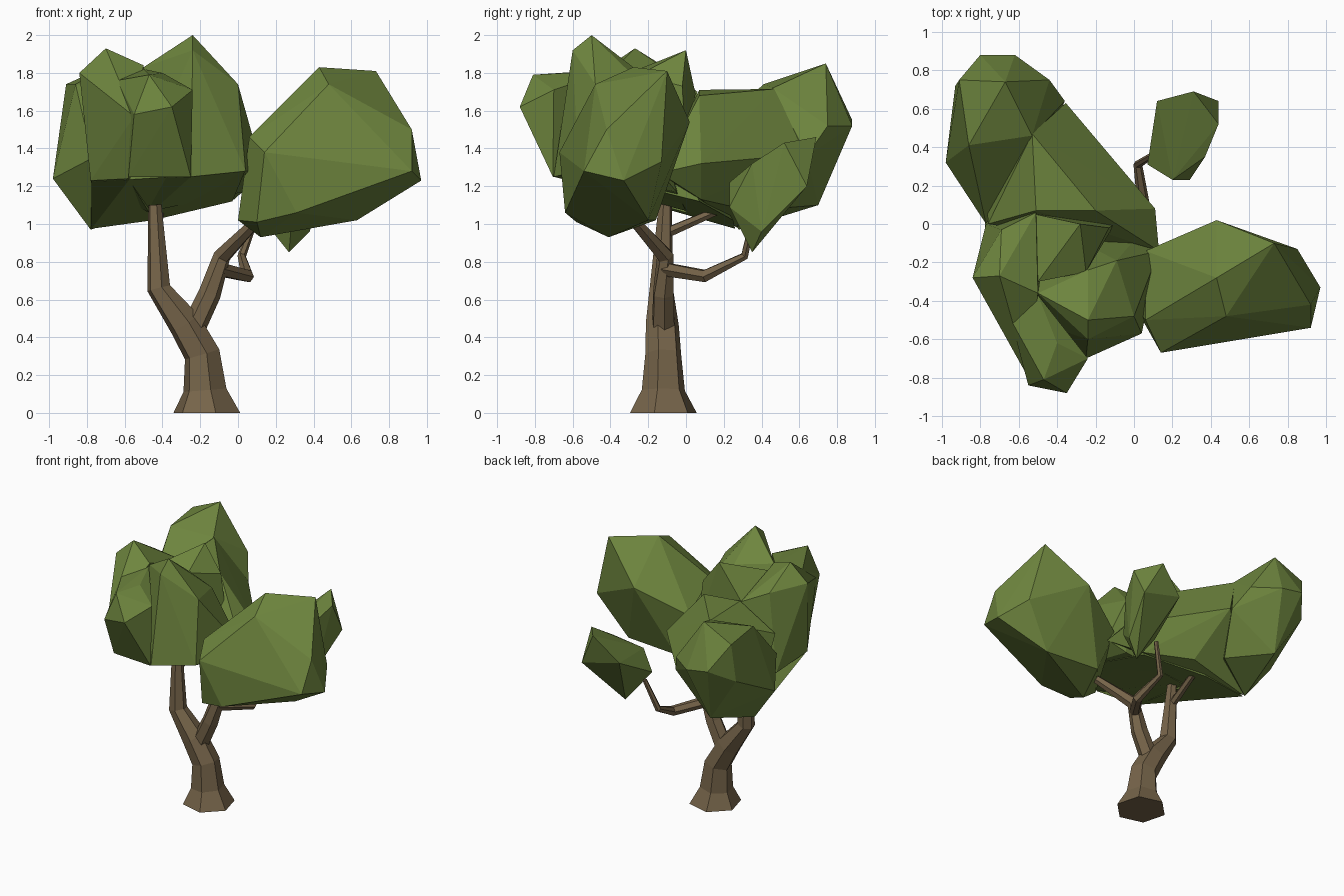
import bpy, bmesh, math
from mathutils import Vector


def material(name, rgb):
    m = bpy.data.materials.new(name)
    m.diffuse_color = (*rgb, 1)
    return m


leaf = material("leaf green", (0.155, 0.235, 0.048))
bark = material("bark brown", (0.18, 0.127, 0.067))


def finish(name, bm, mat):
    bmesh.ops.recalc_face_normals(bm, faces=bm.faces[:])
    me = bpy.data.meshes.new(name)
    bm.to_mesh(me)
    bm.free()
    me.materials.append(mat)
    ob = bpy.data.objects.new(name, me)
    bpy.context.collection.objects.link(ob)
    return ob


def clump(name, pts):
    """Faceted leaf clump: convex hull of a few corner points."""
    bm = bmesh.new()
    verts = [bm.verts.new(p) for p in pts]
    bmesh.ops.convex_hull(bm, input=verts)
    loose = [v for v in bm.verts if not v.link_faces]
    bmesh.ops.delete(bm, geom=loose, context='VERTS')
    return finish(name, bm, leaf)


def merge(name, base, others):
    """Union overlapping parts into one skin without inner faces."""
    for o in others:
        mod = base.modifiers.new("join", 'BOOLEAN')
        mod.operation = 'UNION'
        mod.solver = 'EXACT'
        mod.object = o
    dg = bpy.context.evaluated_depsgraph_get()
    base.data = bpy.data.meshes.new_from_object(base.evaluated_get(dg))
    base.modifiers.clear()
    base.name = name
    for o in others:
        bpy.data.objects.remove(o)


def limb(name, path, sides=6, phase=0.1):
    """Tapered faceted tube; path items are (x, y, z, radius)."""
    bm = bmesh.new()
    pts = [Vector(p[:3]) for p in path]
    rings = []
    for i, p in enumerate(pts):
        t = (pts[min(i + 1, len(pts) - 1)] - pts[max(i - 1, 0)]).normalized()
        if p.z == 0:
            t = Vector((0, 0, 1))
        u = (Vector((1, 0, 0)) - t * t.x).normalized()
        v = t.cross(u)
        ring = []
        for k in range(sides):
            a = math.tau * (k + phase) / sides
            ring.append(bm.verts.new(p + (u * math.cos(a) + v * math.sin(a)) * path[i][3]))
        rings.append(ring)
    for a, b in zip(rings, rings[1:]):
        for k in range(sides):
            j = (k + 1) % sides
            bm.faces.new((a[k], a[j], b[j], b[k]))
    bm.faces.new(rings[0][::-1])
    bm.faces.new(rings[-1])
    return finish(name, bm, bark)


# Trunk and branches
trunk = limb("trunk", [(-0.165, -0.12, 0, 0.183), (-0.175, -0.12, 0.12, 0.118),
                       (-0.19, -0.12, 0.31, 0.098), (-0.28, -0.125, 0.47, 0.09),
                       (-0.42, -0.13, 0.66, 0.064), (-0.44, -0.11, 1.1, 0.036)], 6, 0.75)
right = limb("right_branch", [(-0.25, -0.12, 0.42, 0.065), (-0.15, -0.12, 0.63, 0.06),
                              (-0.085, -0.11, 0.83, 0.048), (0.16, -0.33, 1.08, 0.026)])
small = limb("small_branch", [(-0.1, -0.11, 0.76, 0.04), (0.05, 0.1, 0.725, 0.036),
                              (0.02, 0.31, 0.83, 0.023), (0.1, 0.36, 1.05, 0.016)])
back = limb("back_branch", [(-0.44, -0.11, 0.95, 0.03), (-0.4, 0.28, 1.12, 0.02)])
merge("trunk", trunk, [right, small, back])

# Right crown
clump("right_crown", [
    (0.0, -0.42, 1.02), (0.14, -0.67, 1.38), (0.06, -0.5, 1.46), (0.06, -0.14, 1.36),
    (0.43, -0.28, 1.83), (0.73, -0.1, 1.81), (0.43, 0.02, 1.54), (0.85, -0.13, 1.33),
    (0.92, -0.42, 1.5), (0.97, -0.33, 1.23), (0.92, -0.54, 1.28), (0.12, -0.41, 0.93),
    (0.63, -0.2, 1.02), (0.1, -0.58, 1.01), (0.31, -0.64, 1.06), (0.2, -0.16, 1.02),
    (0.48, -0.48, 1.74)])

# Small crown at the back right
clump("small_crown", [
    (0.07, 0.31, 1.1), (0.12, 0.64, 1.28), (0.31, 0.69, 1.46), (0.44, 0.64, 1.2),
    (0.44, 0.52, 1.43), (0.29, 0.23, 1.09), (0.2, 0.23, 1.22), (0.27, 0.35, 0.85),
    (0.37, 0.35, 1.32), (0.38, 0.4, 0.96)])

# Left crown: back, middle, underside and front lobes, merged
back_lobe = clump("back_lobe", [
    (-0.98, 0.32, 1.24), (-0.91, 0.75, 1.74), (-0.93, 0.72, 1.45), (-0.8, 0.88, 1.55),
    (-0.62, 0.88, 1.52), (-0.67, 0.74, 1.85), (-0.86, 0.41, 1.74), (-0.44, 0.75, 1.52),
    (-0.36, 0.64, 1.36), (-0.53, 0.46, 1.72), (-0.78, 0.28, 0.97), (-0.7, 0.7, 1.1),
    (-0.45, 0.45, 1.08), (-0.77, 0.0, 1.35)])
middle = clump("middle_lobe", [
    (-0.15, 0.29, 1.4), (0.11, 0.08, 1.32), (0.13, -0.14, 1.27), (-0.02, 0.08, 1.13),
    (-0.3, 0.3, 1.08), (-0.77, 0.27, 0.98), (-0.53, 0.47, 1.715), (-0.51, 0.07, 1.71),
    (-0.2, 0.07, 1.68), (-0.76, 0.0, 1.5), (-0.355, 0.63, 1.37)])
underside = clump("underside", [
    (-0.775, 0.26, 0.975), (-0.775, -0.35, 1.225), (-0.575, -0.65, 1.235),
    (0.035, -0.56, 1.275), (-0.03, 0.07, 1.12), (-0.45, 0.25, 1.02), (-0.4, -0.1, 1.6)])
left = clump("left_lobe", [
    (-0.84, -0.28, 1.8), (-0.7, -0.27, 1.93), (-0.69, -0.03, 1.78), (-0.64, -0.5, 1.75),
    (-0.5, -0.36, 1.84), (-0.55, -0.8, 1.57), (-0.58, -0.66, 1.24), (-0.78, -0.36, 1.23),
    (-0.77, 0.0, 1.2), (-0.47, 0.0, 1.06), (-0.51, 0.06, 1.7)])
peak = clump("peak_lobe", [
    (-0.24, -0.5, 2.0), (-0.24, -0.6, 1.92), (-0.24, -0.24, 1.8), (-0.09, -0.19, 1.7),
    (0.0, -0.48, 1.74), (0.04, -0.57, 1.28), (0.13, -0.14, 1.28), (0.03, -0.05, 1.17),
    (-0.25, -0.7, 1.25), (-0.55, -0.5, 1.24), (-0.45, 0.0, 1.07), (-0.5, -0.36, 1.83)])
rear = clump("rear_peak", [
    (-0.28, 0.0, 1.92), (-0.13, -0.02, 1.73), (-0.25, -0.25, 1.79), (-0.5, -0.3, 1.8),
    (-0.51, 0.05, 1.69), (-0.1, 0.0, 1.4)])
front = clump("front_lobe", [
    (-0.35, -0.88, 1.62), (-0.55, -0.84, 1.58), (-0.47, -0.81, 1.79), (-0.24, -0.7, 1.71),
    (-0.4, -0.62, 1.8), (-0.64, -0.5, 1.76), (-0.58, -0.68, 1.25), (-0.25, -0.705, 1.25),
    (-0.5, -0.37, 1.82)])
merge("left_crown", back_lobe, [middle, underside, left, peak, rear, front])
